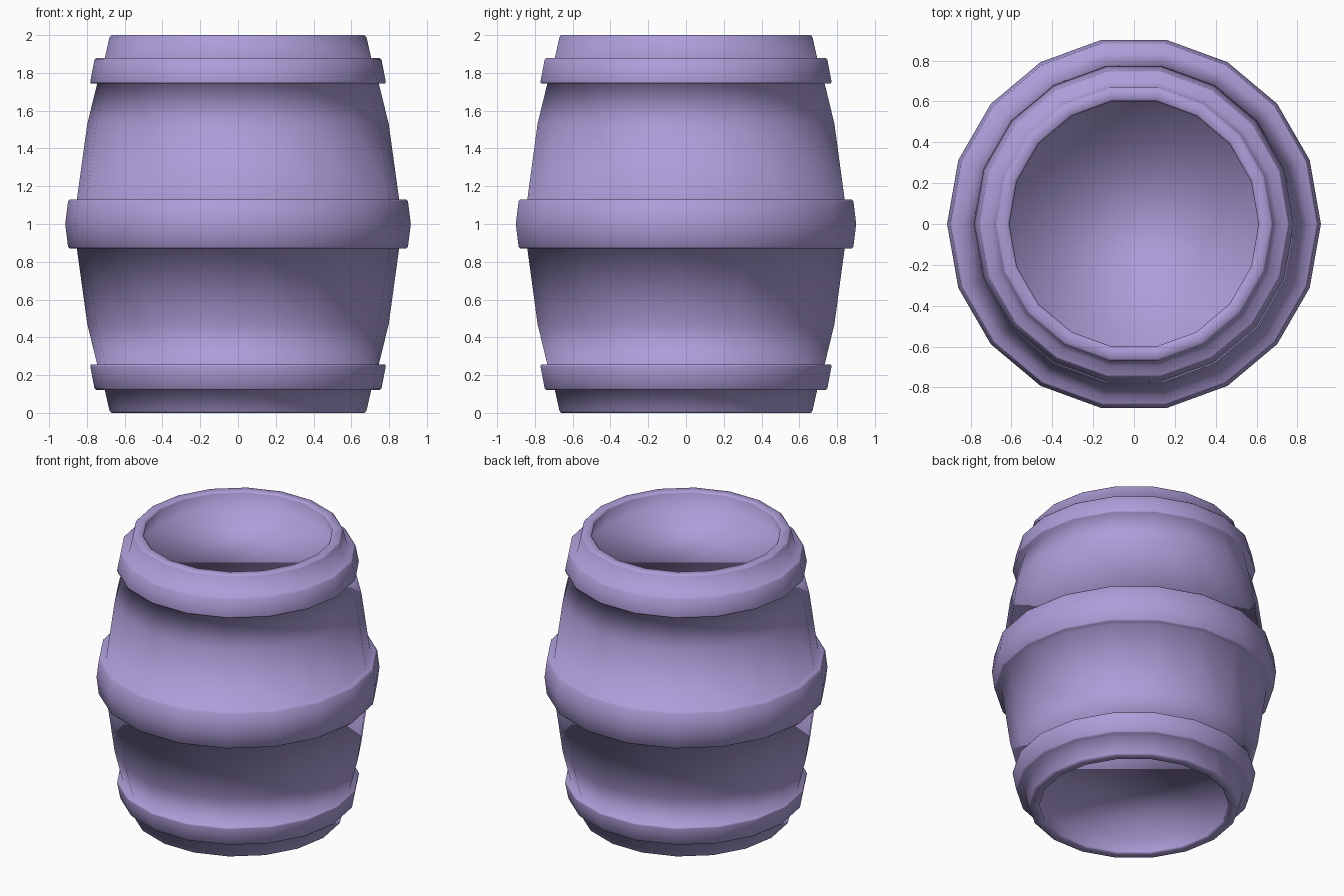
import bpy
import bmesh
from math import cos, sin, tau

SIDES = 18

cube = bpy.data.objects.get("Cube")
if cube:
    bpy.data.objects.remove(cube)

# Single flat colour
lilac = bpy.data.materials.new("lilac")
lilac.use_nodes = True
colour = (0.42, 0.34, 0.69, 1)
lilac.diffuse_color = colour
lilac.node_tree.nodes["Principled BSDF"].inputs["Base Color"].default_value = colour

# Upper half profile as (radius, height above the middle):
# recessed lid, rim, top hoop, bulging staves, middle hoop
upper = [
    (0.63, 0.88), (0.61, 0.99), (0.62, 1.0),
    (0.67, 1.0), (0.68, 0.99), (0.705, 0.88),
    (0.75, 0.88), (0.76, 0.87), (0.782, 0.755), (0.78, 0.745),
    (0.745, 0.745), (0.798, 0.53), (0.853, 0.13),
    (0.89, 0.13), (0.90, 0.12), (0.915, 0.0),
]
# Mirror the profile for the lower half
profile = upper + [(r, -z) for r, z in reversed(upper[:-1])]

# Sweep the profile around the barrel's axis
bm = bmesh.new()
rings = []
for r, z in profile:
    rings.append([bm.verts.new((r * cos(tau * i / SIDES), r * sin(tau * i / SIDES), z + 1))
                  for i in range(SIDES)])
for a, b in zip(rings, rings[1:]):
    for i in range(SIDES):
        j = (i + 1) % SIDES
        bm.faces.new((a[i], b[i], b[j], a[j]))

# Recessed lid and base
bm.faces.new(rings[0])
bm.faces.new(list(reversed(rings[-1])))
bmesh.ops.recalc_face_normals(bm, faces=bm.faces)
for face in bm.faces:
    face.smooth = True

mesh = bpy.data.meshes.new("barrel")
bm.to_mesh(mesh)
bm.free()
mesh.materials.append(lilac)
barrel = bpy.data.objects.new("barrel", mesh)
bpy.context.collection.objects.link(barrel)
